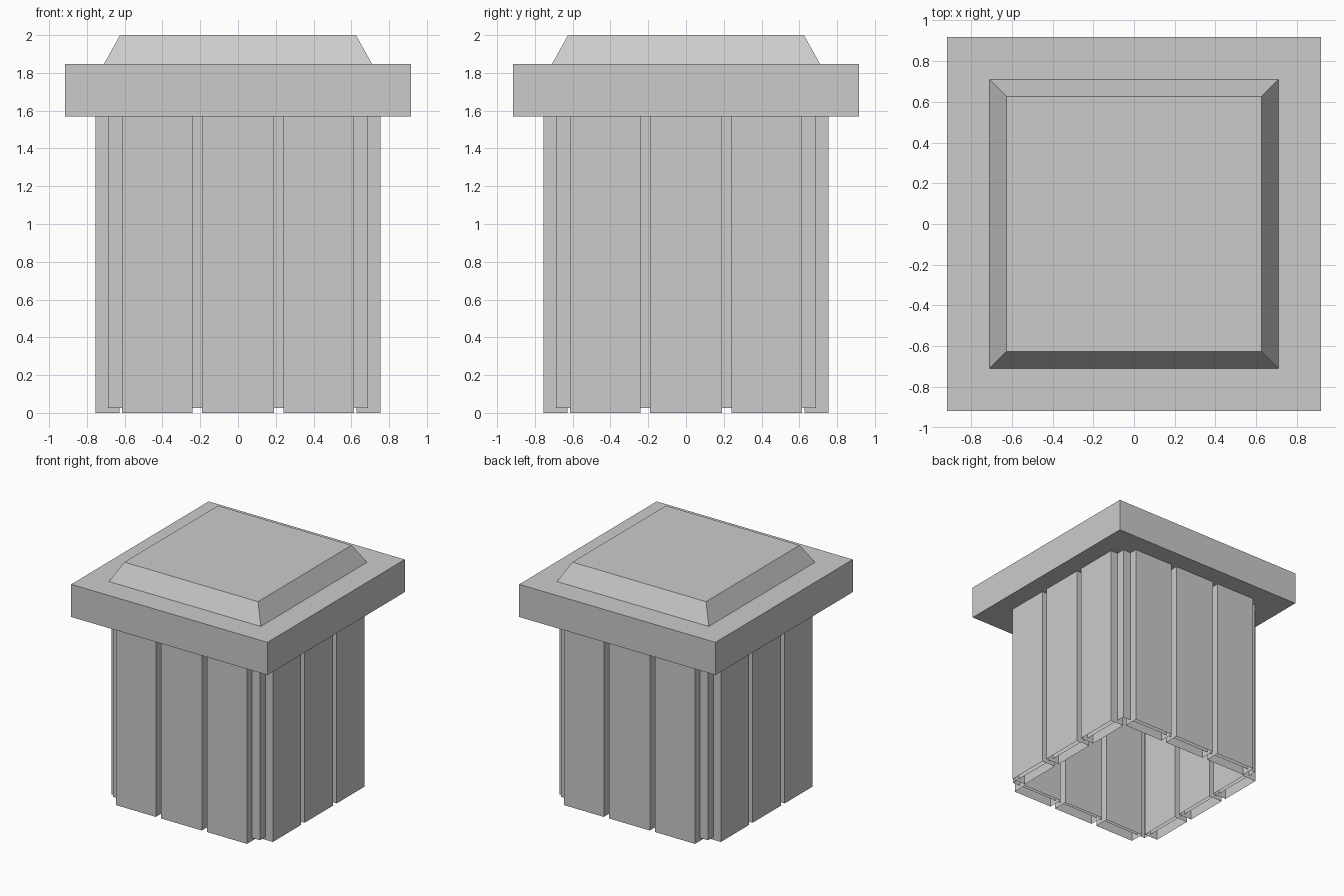
import bpy, bmesh
from mathutils import Matrix, Vector

cube = bpy.data.objects.get("Cube")
if cube:
    bpy.data.objects.remove(cube, do_unlink=True)

# Single stone-grey material
grey = bpy.data.materials.new("stone_grey")
grey.use_nodes = True
colour = (0.6, 0.6, 0.6, 1)
grey.diffuse_color = colour
bsdf = grey.node_tree.nodes["Principled BSDF"]
bsdf.inputs["Base Color"].default_value = colour
bsdf.inputs["Roughness"].default_value = 0.8


def block(name, x, y, z, taper=1.0, open_ends=False, turn=0):
    """Box spanning the x, y, z ranges; optional top taper, open ends and quarter turns."""
    bm = bmesh.new()
    bmesh.ops.create_cube(bm, size=1)
    if open_ends:
        ends = [f for f in bm.faces if abs(f.normal.z) > 0.5]
        bmesh.ops.delete(bm, geom=ends, context='FACES_ONLY')
    for v in bm.verts:
        scale = taper if v.co.z > 0 else 1.0
        v.co = Vector([(r[0] + r[1]) / 2 + c * (r[1] - r[0]) * s
                       for r, c, s in zip((x, y, z), v.co, (scale, scale, 1))])
    bm.transform(Matrix.Rotation(turn * 1.5707963, 4, 'Z'))
    mesh = bpy.data.meshes.new(name)
    bm.to_mesh(mesh)
    bm.free()
    mesh.materials.append(grey)
    obj = bpy.data.objects.new(name, mesh)
    bpy.context.collection.objects.link(obj)
    return obj


EAVE = 1.57   # underside of the cap
CAP_TOP = 1.846

# Hollow inner sleeve, seen in the gaps between the slats
block("inner_sleeve", (-0.688, 0.688), (-0.688, 0.688), (0.025, EAVE), open_ends=True)

# Three hollow slats on each of the four sides
spans = {"left": (-0.613, -0.24), "middle": (-0.19, 0.19), "right": (0.24, 0.613)}
for turn, side in enumerate(("front", "side_a", "back", "side_b")):
    for place, span in spans.items():
        block(f"{side}_{place}_slat", span, (-0.755, -0.628), (0, EAVE),
              open_ends=True, turn=turn)

# Overhanging cap with a bevelled raised top
block("cap_slab", (-0.917, 0.917), (-0.917, 0.917), (EAVE, CAP_TOP))
block("cap_raised_top", (-0.71, 0.71), (-0.71, 0.71), (CAP_TOP, 2.0), taper=0.88)
